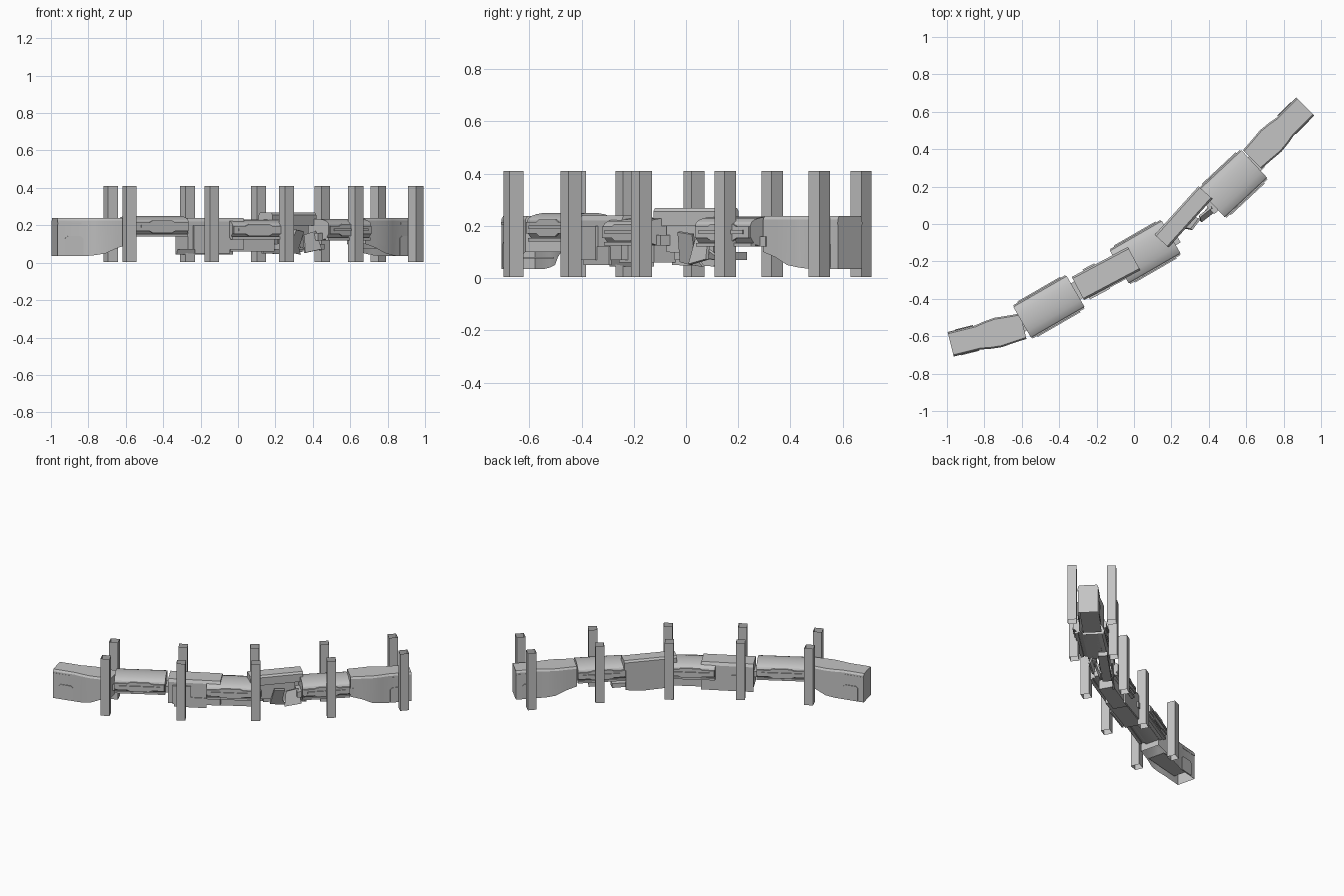
import bpy, bmesh, math
from mathutils import Matrix, Vector

if "Cube" in bpy.data.objects:
    bpy.data.objects.remove(bpy.data.objects["Cube"])

grey = bpy.data.materials.new("plain_grey")
grey.diffuse_color = (0.55, 0.55, 0.55, 1)
grey.use_nodes = True
grey.node_tree.nodes["Principled BSDF"].inputs["Base Color"].default_value = grey.diffuse_color


def finish(name, bm, matrix=None, smooth=False):
    bmesh.ops.recalc_face_normals(bm, faces=bm.faces)
    me = bpy.data.meshes.new(name)
    bm.to_mesh(me)
    bm.free()
    ob = bpy.data.objects.new(name, me)
    bpy.context.collection.objects.link(ob)
    me.materials.append(grey)
    if matrix:
        ob.matrix_world = matrix
    if smooth:
        bpy.ops.object.select_all(action='DESELECT')
        ob.select_set(True)
        bpy.context.view_layer.objects.active = ob
        bpy.ops.object.shade_smooth_by_angle(angle=math.radians(25))
    return ob


def frame(x, y, deg):
    return Matrix.Translation((x, y, 0)) @ Matrix.Rotation(math.radians(deg), 4, 'Z')


def loft(name, sections, matrix, smooth=False, caps=True):
    """Skin a list of equal-length closed loops."""
    bm = bmesh.new()
    rings = [[bm.verts.new(p) for p in s] for s in sections]
    n = len(rings[0])
    for a, b in zip(rings, rings[1:]):
        for i in range(n):
            j = (i + 1) % n
            bm.faces.new((a[i], a[j], b[j], b[i]))
    if caps:
        bm.faces.new(rings[0])
        bm.faces.new(rings[-1])
    return finish(name, bm, matrix, smooth)


def run(name, profile, x0, x1, matrix, smooth=False):
    """Extrude a (y, z) profile along local x."""
    return loft(name, [[(x, y, z) for y, z in profile] for x in (x0, x1)], matrix, smooth)


def plate(name, outline, y, thick, matrix):
    """Upright plate from an (x, z) outline."""
    return loft(name, [[(x, yy, z) for x, z in outline] for yy in (y, y + thick)], matrix)


def box(name, x0, x1, y0, y1, z0, z1, matrix):
    return run(name, [(y0, z0), (y1, z0), (y1, z1), (y0, z1)], x0, x1, matrix)


# Open square posts in pairs along both sides
posts = [(-.68, -.42), (-.58, -.66), (-.27, -.23), (-.14, -.44), (.11, .03),
         (.26, -.17), (.45, .33), (.63, .15), (.75, .67), (.95, .51)]
for k, (x, y) in enumerate(posts):
    deg = (23, 30, 33, 40, 47)[k // 2]
    h = .029
    sq = [(-h, -h), (h, -h), (h, h), (-h, h)]
    loft("side_post", [[(a, b, z) for a, b in sq] for z in (.005, .41)],
         frame(x, y, deg), caps=False)


# End sections: waisted hull with an opening panel on each side
def end_section(x, y, deg):
    m = frame(x, y, deg)
    stations = [(0, .066, .035), (.15, .066, .035), (.20, .075, .04),
                (.26, .081, .05), (.33, .075, .08), (.40, .07, .10)]
    secs = [[(u, -w, zb), (u, -w, .225), (u, -w + .008, .238), (u, w - .008, .238),
             (u, w, .225), (u, w, zb)] for u, w, zb in stations]
    ob = loft("end_section", secs, m, True)
    # leave the underside open
    bm = bmesh.new()
    bm.from_mesh(ob.data)
    low = [f for f in bm.faces if f.normal.z < -.8]
    bmesh.ops.delete(bm, geom=low, context='FACES')
    bm.to_mesh(ob.data)
    bm.free()
    door = [(.04, .04), (.04, .13), (.055, .142), (.125, .142), (.14, .13), (.14, .04)]
    for s in (-1, 1):
        plate("door_panel", door, s * .066, s * .005, m)
        box("end_trim", 0, .13, s * .064, s * .068, .205, .215, m)
    box("end_floor", .05, .33, -.06, .06, .075, .08, m)


end_section(-.98, -.643, 14)
end_section(.915, .628, 225)


# Wide covered sections: arched roof and stepped side rails
def wide_section(x, y, deg, length, width, top, low):
    m = frame(x, y, deg)
    h, l = width / 2, length / 2
    arc = [(h * math.cos(math.pi * i / 10), top - .03 + .03 * math.sin(math.pi * i / 10))
           for i in range(11)]
    prof = arc + [(-h, low + .035), (-h * .8, low + .01), (-h * .45, low),
                  (h * .45, low), (h * .8, low + .01), (h, low + .035)]
    run("wide_section", prof, -l, l, m, True)
    for s in (-1, 1):
        z = (top + low) / 2
        e = s * h
        rail = [(-l + .005, z - .025), (-l + .005, z + .02), (-.08, z + .02), (-.06, z + .03),
                (.06, z + .03), (.08, z + .02), (l - .005, z + .02), (l - .005, z - .025),
                (.08, z - .025), (.06, z - .035), (-.06, z - .035), (-.08, z - .025)]
        plate("side_rail", rail, e, s * .008, m)
        box("rail_cap", -l * .8, l * .8, e, e + s * .014, z - .008, z + .006, m)
        box("lower_sill", -l, l, e * .75, e * .97, low, low + .014, m)
    box("coupling_block", -l - .03, l + .03, -.05, .05, low, low + .04, m)


wide_section(-.455, -.443, 30, .33, .19, .25, .14)
wide_section(.06, -.15, 30, .32, .20, .23, .125)
wide_section(.53, .215, 43, .31, .20, .235, .12)

# Narrow tall section between the first and second wide sections
m3 = frame(-.15, -.265, 28)
run("narrow_section", [(-.07, .07), (-.07, .22), (-.06, .24), (.06, .24), (.07, .22), (.07, .045),
                       (.06, .045), (.05, .07)], -.17, .17, m3)
box("narrow_skirt", -.14, -.02, -.082, -.07, .07, .2, m3)
box("narrow_skirt", -.13, .08, -.076, -.066, .05, .12, m3)
box("side_vent", -.10, -.03, .07, .078, .12, .16, m3)

# Narrow tall section between the second and third wide sections
m5 = frame(.268, .042, 48)
run("narrow_roof", [(-.05, .2), (-.05, .255), (-.04, .268), (.04, .268), (.05, .255), (.05, .2)],
    -.18, .17, m5)
plate("back_wall", [(-.16, .05), (-.17, .25), (.16, .25), (.16, .06), (.05, .045)],
      .035, .012, m5)
plate("front_wall", [(-.12, .10), (-.12, .22), (.12, .22), (.12, .07), (.02, .09)],
      -.04, .01, m5)

# Bent broken panels hanging from the narrow section
for x, y, deg, tilt, pts in [
        (.30, -.01, 50, 18, [(-.03, .06), (-.01, .18), (.06, .17), (.05, .08), (.08, .04), (.01, .05)]),
        (.38, .05, 35, -15, [(-.04, .05), (-.03, .15), (.05, .17), (.07, .07)]),
        (.42, .08, 48, 25, [(-.05, .08), (.0, .11), (.06, .06)])]:
    tilt_m = Matrix.Translation((0, 0, .12)) @ Matrix.Rotation(math.radians(tilt), 4, 'X') \
        @ Matrix.Translation((0, 0, -.12))
    plate("broken_panel", pts, -.005, .012, frame(x, y, deg) @ tilt_m)
box("lower_beam", -.13, .2, -.03, .03, .07, .10, frame(.30, .07, 45))
box("lower_beam", -.15, .12, -.06, .04, .06, .13, frame(.06, -.13, 30))
